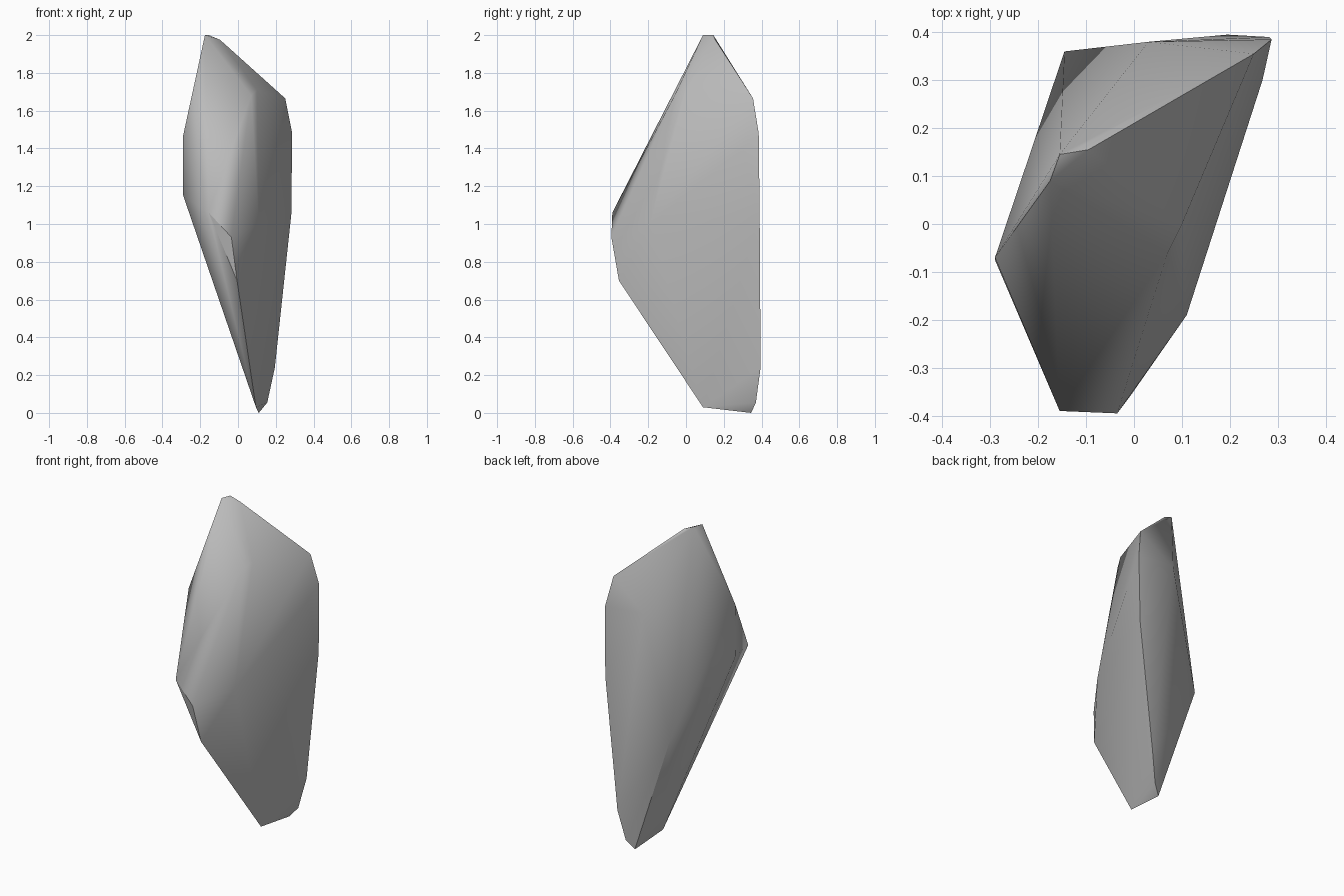
import bpy, bmesh, math

# Remove the default cube
cube = bpy.data.objects.get("Cube")
if cube:
    bpy.data.objects.remove(cube, do_unlink=True)

# Grey stone
stone = bpy.data.materials.new("grey_stone")
stone.use_nodes = True
grey = (0.5, 0.5, 0.5, 1)
stone.diffuse_color = grey
stone.node_tree.nodes["Principled BSDF"].inputs["Base Color"].default_value = grey

# Corner points of the shard, grouped by region
peak = [(-.175, .09, 2), (-.155, .145, 2), (-.095, .155, 1.975)]
shoulder = [(.07, -.06, 1.68), (.1, 0, 1.71), (.25, .355, 1.665)]
left_ridge = [(.287, .385, 1.48), (.268, .3, 1.4), (.282, .39, 1.05), (.155, .03, .78)]
front_ridge = [(-.195, -.155, 1.45), (-.155, -.39, 1.06), (-.035, -.395, .93),
               (-.005, -.355, .7), (.11, -.19, 1)]
right_ridge = [(-.29, -.07, 1.47), (-.29, -.075, 1.15)]
back_ridge = [(.03, .38, 1.5), (-.02, .375, 1.28), (-.145, .36, .76)]
tip = [(.195, .395, .24), (.155, .37, .055), (.11, .345, 0), (.095, .09, .03)]

# Wrap the corners in a convex skin
bm = bmesh.new()
for group in (peak, shoulder, left_ridge, front_ridge, right_ridge, back_ridge, tip):
    for point in group:
        bm.verts.new(point)
hull = bmesh.ops.convex_hull(bm, input=bm.verts)
spare = {v for v in hull["geom_interior"] + hull["geom_unused"]
         if isinstance(v, bmesh.types.BMVert)}
bmesh.ops.delete(bm, geom=list(spare), context="VERTS")
bmesh.ops.dissolve_limit(bm, angle_limit=math.radians(2), verts=bm.verts, edges=bm.edges)
bmesh.ops.recalc_face_normals(bm, faces=bm.faces)

mesh = bpy.data.meshes.new("rock_shard")
bm.to_mesh(mesh)
bm.free()
mesh.materials.append(stone)
shard = bpy.data.objects.new("rock_shard", mesh)
bpy.context.collection.objects.link(shard)

# Soft facets with crisp main ridges
bpy.ops.object.select_all(action="DESELECT")
shard.select_set(True)
bpy.context.view_layer.objects.active = shard
bpy.ops.object.shade_smooth_by_angle(angle=math.radians(45))
